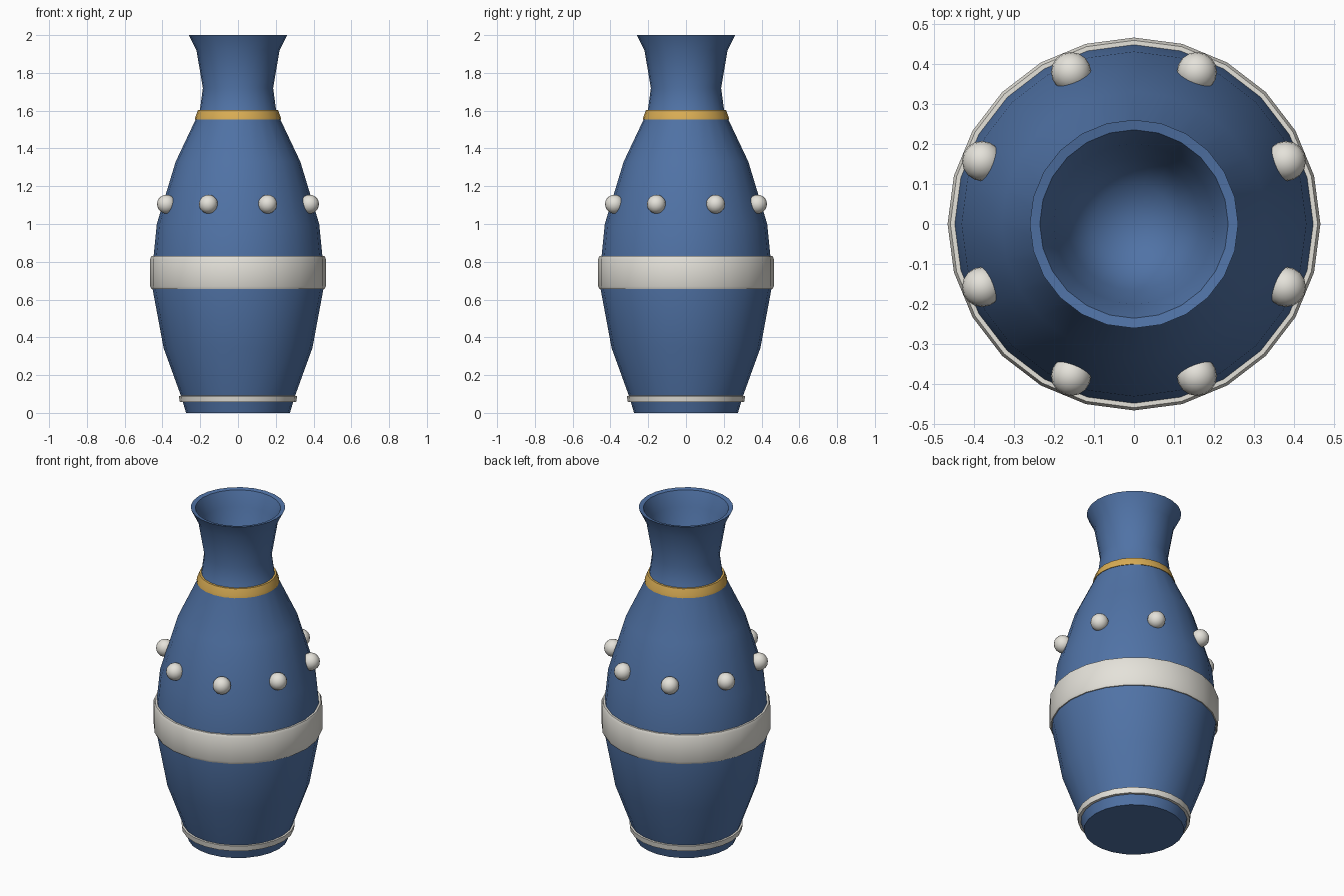
import bpy, bmesh, math

if "Cube" in bpy.data.objects:
    bpy.data.objects.remove(bpy.data.objects["Cube"])

SIDES = 24

def material(name, rgb):
    m = bpy.data.materials.new(name)
    m.diffuse_color = (*rgb, 1)
    m.use_nodes = True
    m.node_tree.nodes["Principled BSDF"].inputs["Base Color"].default_value = m.diffuse_color
    return m

blue = material("blue_glaze", (0.08, 0.17, 0.38))
cream = material("cream_glaze", (0.78, 0.76, 0.70))
gold = material("gold_glaze", (0.70, 0.42, 0.09))

def finish(bm, name, mat, angle):
    bmesh.ops.recalc_face_normals(bm, faces=bm.faces)
    mesh = bpy.data.meshes.new(name)
    bm.to_mesh(mesh)
    bm.free()
    mesh.materials.append(mat)
    obj = bpy.data.objects.new(name, mesh)
    bpy.context.collection.objects.link(obj)
    bpy.ops.object.select_all(action='DESELECT')
    obj.select_set(True)
    bpy.context.view_layer.objects.active = obj
    bpy.ops.object.shade_smooth_by_angle(angle=math.radians(angle))
    return obj

def lathe(name, profile, mat, closed=False, angle=50):
    """Revolve an (r, z) profile about z; r = 0 gives a pole."""
    bm = bmesh.new()
    rings = []
    for r, z in profile:
        if r == 0:
            rings.append([bm.verts.new((0, 0, z))] * SIDES)
        else:
            rings.append([bm.verts.new((r * math.cos(a), r * math.sin(a), z))
                          for a in (2 * math.pi * i / SIDES for i in range(SIDES))])
    pairs = list(zip(rings, rings[1:]))
    if closed:
        pairs.append((rings[-1], rings[0]))
    for lo, hi in pairs:
        for i in range(SIDES):
            j = (i + 1) % SIDES
            corners = list(dict.fromkeys((lo[i], lo[j], hi[j], hi[i])))
            bm.faces.new(corners)
    return finish(bm, name, mat, angle)

# Vase body: flat base, belly, neck, flared lip and hollow mouth
lathe("vase_body", [
    (0, 0), (0.275, 0), (0.302, 0.09), (0.394, 0.344), (0.453, 0.66),
    (0.450, 0.80), (0.430, 1.0), (0.330, 1.33), (0.202, 1.60),
    (0.186, 1.72), (0.220, 1.92), (0.260, 2.0), (0.235, 1.995),
    (0.200, 1.91), (0.166, 1.72), (0.10, 1.63), (0, 1.60)], blue)

# Wide belly band with softened edges
lathe("belly_band", [
    (0.43, 0.655), (0.458, 0.655), (0.465, 0.67), (0.465, 0.815),
    (0.458, 0.83), (0.43, 0.83)], cream, closed=True)

# Thin foot ring
lathe("foot_ring", [
    (0.27, 0.057), (0.308, 0.057), (0.313, 0.09), (0.27, 0.093)],
    cream, closed=True)

# Tapered neck ring
lathe("neck_ring", [
    (0.19, 1.553), (0.228, 1.553), (0.226, 1.566), (0.212, 1.603), (0.19, 1.605)],
    gold, closed=True)

# Eight round studs on the shoulder
for k in range(8):
    a = math.radians(22.5 + 45 * k)
    bm = bmesh.new()
    bmesh.ops.create_uvsphere(bm, u_segments=16, v_segments=10, radius=0.05)
    bmesh.ops.translate(bm, verts=bm.verts,
                        vec=(0.41 * math.cos(a), 0.41 * math.sin(a), 1.105))
    finish(bm, f"shoulder_stud_{k + 1}", cream, 60)
